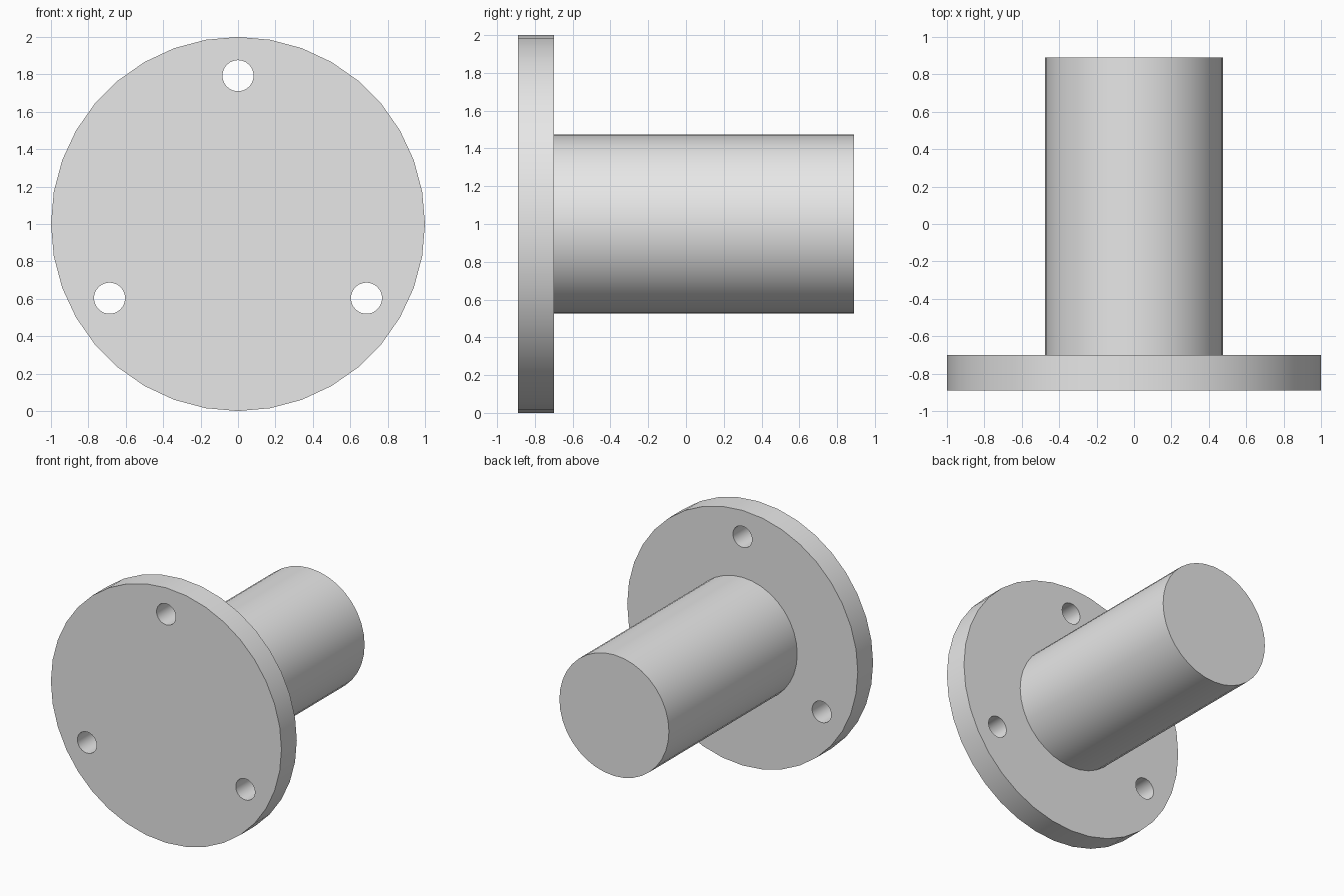
import bpy
from math import radians, sin, cos

cube = bpy.data.objects.get("Cube")
if cube:
    bpy.data.objects.remove(cube, do_unlink=True)

SIDES = 36
CENTRE_Z = 1.0
FRONT, STEP, BACK = -0.89, -0.70, 0.89   # positions along y

grey = bpy.data.materials.new("plain grey")
grey.use_nodes = True
grey.diffuse_color = (0.8, 0.8, 0.8, 1)
grey.node_tree.nodes["Principled BSDF"].inputs["Base Color"].default_value = grey.diffuse_color


def rod(name, radius, y0, y1, x=0.0, z=CENTRE_Z):
    """Cylinder running along y from y0 to y1."""
    bpy.ops.mesh.primitive_cylinder_add(
        vertices=SIDES, radius=radius, depth=y1 - y0,
        location=(x, (y0 + y1) / 2, z), rotation=(radians(90), 0, 0))
    obj = bpy.context.object
    obj.name = obj.data.name = name
    obj.data.materials.append(grey)
    return obj


def smooth(obj):
    bpy.ops.object.select_all(action='DESELECT')
    obj.select_set(True)
    bpy.context.view_layer.objects.active = obj
    bpy.ops.object.shade_smooth_by_angle(angle=radians(30))


# Round flange with three evenly spaced bolt holes
flange = rod("flange", 1.0, FRONT, STEP)
for i in range(3):
    a = radians(90 + 120 * i)
    cutter = rod("hole_cutter", 0.083, FRONT - 0.1, STEP + 0.1,
                 0.793 * cos(a), CENTRE_Z + 0.793 * sin(a))
    cut = flange.modifiers.new("bolt_hole", 'BOOLEAN')
    cut.operation = 'DIFFERENCE'
    cut.solver = 'EXACT'
    cut.object = cutter
    bpy.context.view_layer.objects.active = flange
    bpy.ops.object.modifier_apply(modifier=cut.name)
    bpy.data.objects.remove(cutter, do_unlink=True)
smooth(flange)

# Solid shaft standing on the back of the flange
shaft = rod("shaft", 0.475, STEP - 0.05, BACK)
smooth(shaft)
